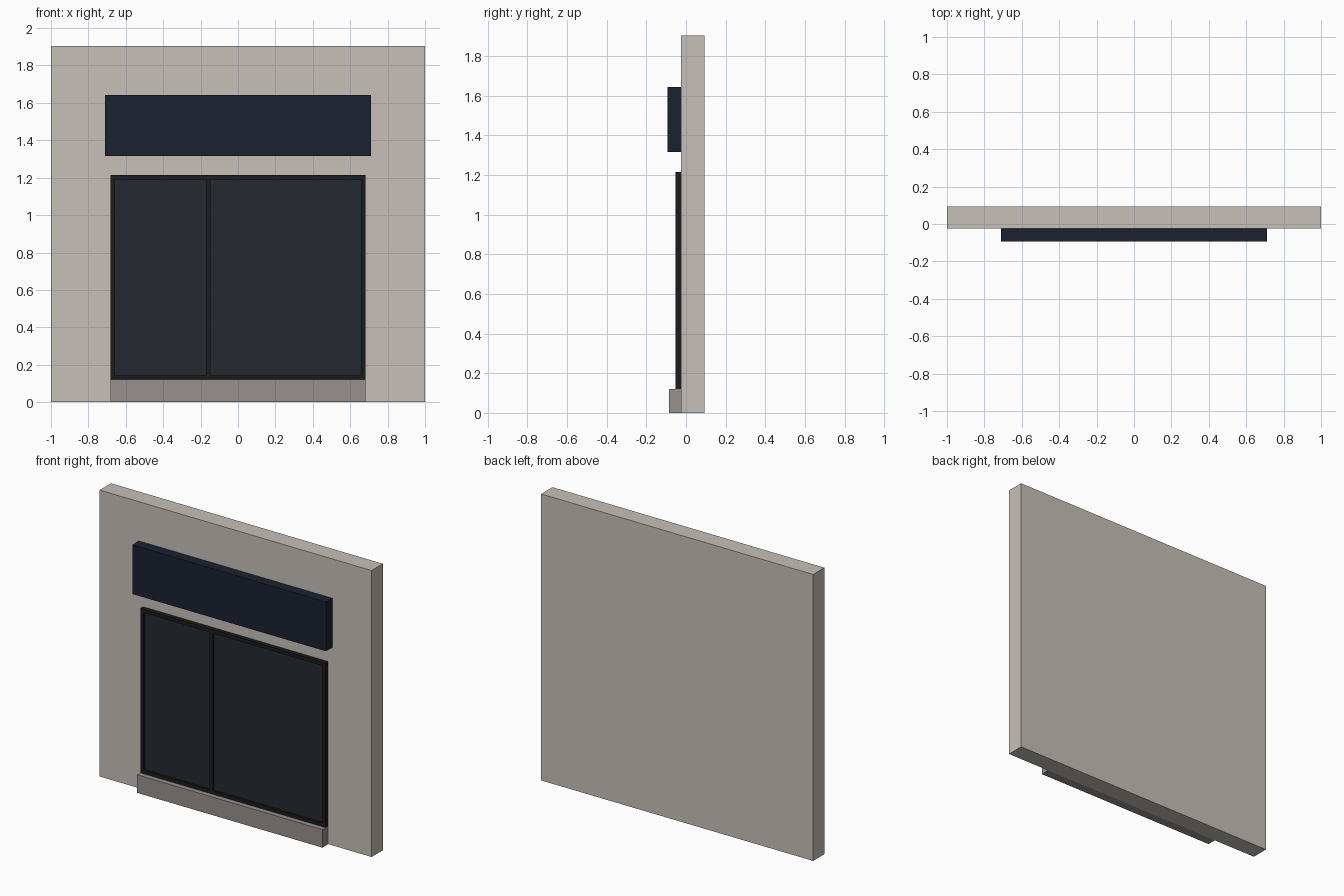
import bpy
import bmesh
from mathutils import Vector

if "Cube" in bpy.data.objects:
    bpy.data.objects.remove(bpy.data.objects["Cube"])


def material(name, rgb):
    m = bpy.data.materials.new(name)
    m.diffuse_color = (*rgb, 1)
    m.use_nodes = True
    m.node_tree.nodes["Principled BSDF"].inputs["Base Color"].default_value = m.diffuse_color
    return m


STONE = material("stone", (0.57, 0.53, 0.48))
SILL = material("sill_stone", (0.31, 0.28, 0.27))
NAVY = material("navy", (0.010, 0.015, 0.030))
METAL = material("dark_metal", (0.012, 0.012, 0.014))
GLASS = material("dark_glass", (0.018, 0.023, 0.029))


def box(name, x, y, z, mat):
    """Box from (min, max) ranges on each axis."""
    bm = bmesh.new()
    bmesh.ops.create_cube(bm, size=1)
    lo, hi = (Vector(p) for p in zip(x, y, z))
    for v in bm.verts:
        v.co = Vector(lo[i] + (v.co[i] + 0.5) * (hi[i] - lo[i]) for i in range(3))
    mesh = bpy.data.meshes.new(name)
    bm.to_mesh(mesh)
    bm.free()
    mesh.materials.append(mat)
    obj = bpy.data.objects.new(name, mesh)
    bpy.context.collection.objects.link(obj)
    return obj


WALL_FRONT = -0.025
W, BOTTOM, TOP, BAR = 0.681, 0.12, 1.214, 0.024   # shop window outline
FRAME_Y = (-0.052, WALL_FRONT)

# Wall slab, blank sign board and base plinth
box("wall", (-1, 1), (WALL_FRONT, 0.093), (0, 1.904), STONE)
box("sign_board", (-0.712, 0.712), (-0.093, WALL_FRONT), (1.316, 1.643), NAVY)
box("plinth", (-W, W), (-0.086, WALL_FRONT), (0, BOTTOM), SILL)

# Window frame: two rails, two stiles and a mullion between them
for name, z in (("bottom_rail", BOTTOM), ("top_rail", TOP - BAR)):
    box(name, (-W, W), FRAME_Y, (z, z + BAR), METAL)
inner_z = (BOTTOM + BAR, TOP - BAR)
for name, x in (("left_stile", -W), ("mullion", -0.172), ("right_stile", W - BAR)):
    box(name, (x, x + BAR), FRAME_Y, inner_z, METAL)

# Recessed panes either side of the mullion
for name, x in (("door_pane", (-W + BAR, -0.172)), ("window_pane", (-0.172 + BAR, W - BAR))):
    box(name, x, (-0.04, WALL_FRONT), inner_z, GLASS)
